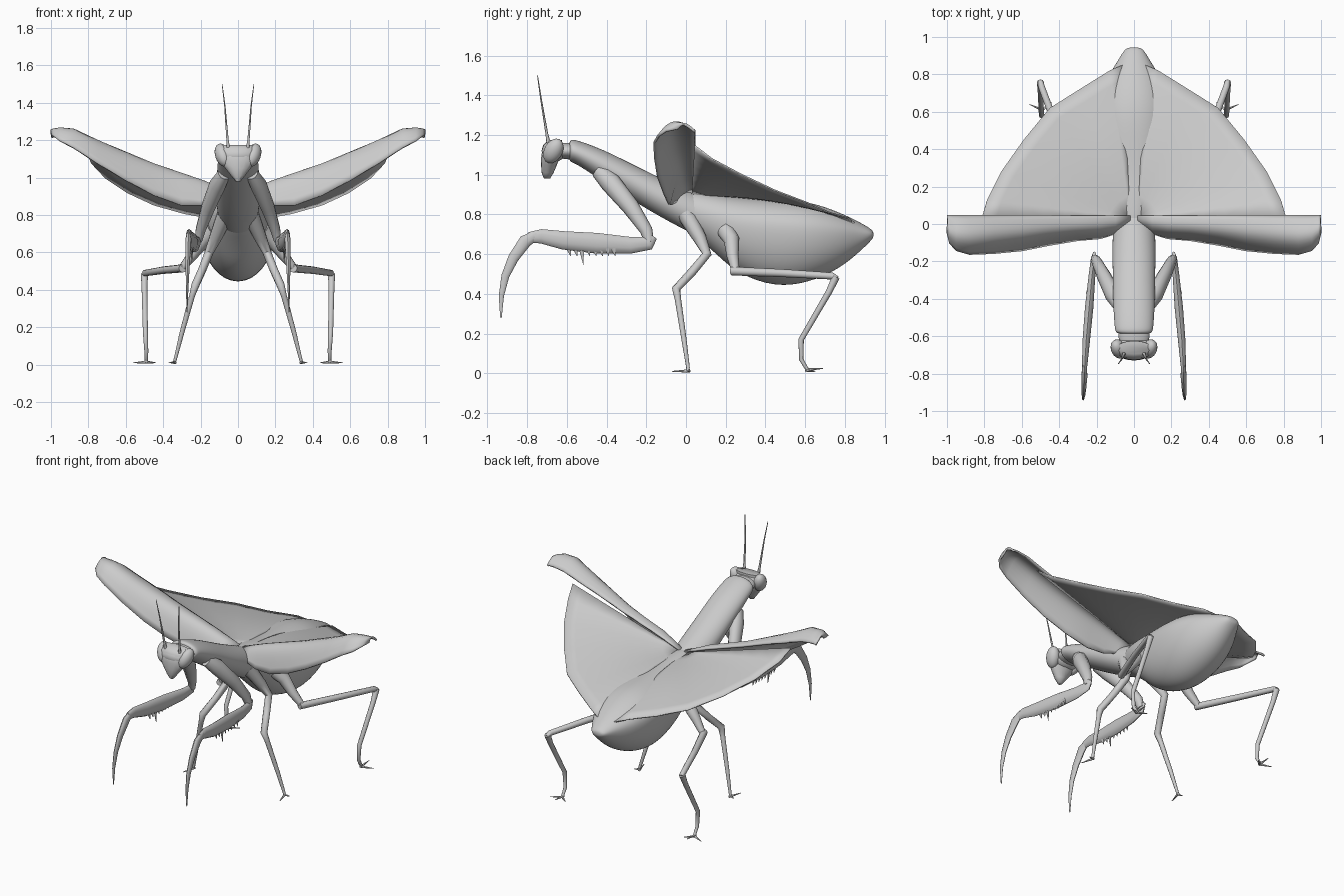
import bpy, bmesh, math
from mathutils import Vector, Matrix

cube = bpy.data.objects.get("Cube")
if cube:
    bpy.data.objects.remove(cube, do_unlink=True)

# One plain grey for the whole insect
grey = bpy.data.materials.new("plain grey")
grey.use_nodes = True
COLOUR = (0.6, 0.6, 0.6, 1)
grey.diffuse_color = COLOUR
grey.node_tree.nodes["Principled BSDF"].inputs["Base Color"].default_value = COLOUR


def finish(name, bm, mirror=False, subdiv=0, thick=0.0, angle=60):
    """Turn a bmesh into a smooth object with the usual modifiers."""
    bmesh.ops.recalc_face_normals(bm, faces=bm.faces)
    mesh = bpy.data.meshes.new(name)
    bm.to_mesh(mesh)
    bm.free()
    mesh.materials.append(grey)
    ob = bpy.data.objects.new(name, mesh)
    bpy.context.collection.objects.link(ob)
    bpy.ops.object.select_all(action='DESELECT')
    ob.select_set(True)
    bpy.context.view_layer.objects.active = ob
    bpy.ops.object.shade_smooth_by_angle(angle=math.radians(angle))
    if thick:
        ob.modifiers.new("thickness", 'SOLIDIFY').thickness = thick
        ob.modifiers["thickness"].offset = 0
    if subdiv:
        ob.modifiers.new("smooth", 'SUBSURF').levels = subdiv
        ob.modifiers["smooth"].render_levels = subdiv
    if mirror:
        ob.modifiers.new("mirror", 'MIRROR')
    return ob


def skin(bm, rings):
    """Bridge consecutive rings of points with quads and cap the ends."""
    rows = [[bm.verts.new(p) for p in r] for r in rings]
    n = len(rows[0])
    for a, b in zip(rows, rows[1:]):
        for i in range(n):
            j = (i + 1) % n
            bm.faces.new((a[i], a[j], b[j], b[i]))
    bm.faces.new(rows[0])
    bm.faces.new(rows[-1])


def tube(bm, stations, sides, flat):
    """Tapered limb through (x, y, z, radius) stations, flattened sideways."""
    pts = [Vector(s[:3]) for s in stations]
    rings = []
    for i, p in enumerate(pts):
        ahead = (pts[min(i + 1, len(pts) - 1)] - p).normalized()
        behind = (p - pts[max(i - 1, 0)]).normalized()
        t = (ahead + behind).normalized()
        u = t.cross(Vector((1, 0, 0))).normalized()
        v = t.cross(u) * flat
        r = stations[i][3]
        rings.append([p + r * (math.cos(a) * u + math.sin(a) * v)
                      for a in (2 * math.pi * k / sides for k in range(sides))])
    skin(bm, rings)


def limb(name, *parts, sides=10, flat=1.0):
    bm = bmesh.new()
    for part in parts:
        tube(bm, part, sides, flat)
    return finish(name, bm, mirror=True)


def sheet(name, rows, thick):
    """Wing membrane from rows of points."""
    bm = bmesh.new()
    grid = [[bm.verts.new(p) for p in r] for r in rows]
    for a, b in zip(grid, grid[1:]):
        for i in range(len(a) - 1):
            bm.faces.new((a[i], a[i + 1], b[i + 1], b[i]))
    return finish(name, bm, mirror=True, thick=thick)


def body(name, stations, sides=16):
    """Upright oval rings: y, widest height, half width, rise, drop."""
    rings = []
    for y, z, w, up, down in stations:
        ring = []
        for k in range(sides):
            a = 2 * math.pi * k / sides
            s = math.sin(a)
            ring.append((w * math.cos(a), y, z + s * (up if s > 0 else down)))
        rings.append(ring)
    bm = bmesh.new()
    skin(bm, rings)
    return finish(name, bm, subdiv=2)


def ellipsoid(name, centre, size, tilt=(0, 0), mirror=False):
    bm = bmesh.new()
    bmesh.ops.create_uvsphere(bm, u_segments=20, v_segments=14, radius=1)
    rot = Matrix.Rotation(tilt[0], 4, 'X') @ Matrix.Rotation(tilt[1], 4, 'Y')
    bm.transform(Matrix.Translation(centre) @ rot @ Matrix.Diagonal((*size, 1)))
    return finish(name, bm, mirror=mirror)


# Slender front body and boat-shaped abdomen
body("neck", [(-.67, 1.12, .06, .035, .035), (-.62, 1.12, .085, .04, .04),
              (-.57, 1.12, .088, .045, .045), (-.52, 1.10, .08, .045, .045)])
body("thorax", [
    (-.59, 1.12, .085, .05, .05), (-.575, 1.12, .102, .057, .06),
    (-.55, 1.115, .106, .062, .062), (-.42, 1.05, .115, .08, .085),
    (-.28, .97, .115, .09, .095), (-.12, .88, .12, .10, .10),
    (.05, .80, .11, .11, .11), (.18, .74, .08, .10, .10)])
body("abdomen", [
    (-.04, .83, .07, .09, .07), (.06, .80, .115, .115, .12),
    (.16, .77, .155, .135, .18), (.26, .75, .18, .14, .255),
    (.45, .73, .205, .15, .305), (.62, .72, .205, .15, .27),
    (.77, .71, .155, .105, .19), (.87, .705, .09, .06, .10),
    (.93, .70, .055, .03, .035), (.945, .70, .03, .012, .015)])

# Triangular head
ellipsoid("head", (0, -.665, 1.12), (.105, .062, .055))
ellipsoid("eye", (.082, -.668, 1.12), (.04, .046, .068), (-.5, .3), True)
bm = bmesh.new()
skin(bm, [[(w * math.cos(a), y + d * math.sin(a), z)
           for a in (math.pi * k / 8 for k in range(16))]
          for z, y, w, d in ((1.175, -.66, .09, .035), (1.15, -.672, .10, .048),
                             (1.09, -.682, .098, .047), (1.05, -.69, .068, .04),
                             (1.01, -.697, .037, .03), (.98, -.70, .014, .015))])
finish("face", bm)
limb("antenna", [(.052, -.69, 1.15, .012), (.056, -.70, 1.20, .007),
                 (.07, -.73, 1.38, .004), (.085, -.748, 1.50, .002)], sides=6)

# Grasping front legs, flattened beyond the first joint
limb("front_coxa", [(.075, -.44, 1.02, .04), (.11, -.38, .96, .052), (.16, -.28, .84, .044),
                    (.20, -.20, .72, .032), (.212, -.185, .66, .024)], flat=.85)
limb("front_femur", [(.212, -.165, .69, .022), (.215, -.19, .655, .036), (.225, -.28, .645, .042),
                     (.24, -.45, .655, .052), (.255, -.62, .67, .046), (.262, -.73, .69, .036),
                     (.265, -.79, .685, .026)], flat=.45)
limb("front_tibia", [(.265, -.75, .70, .022), (.265, -.81, .665, .033), (.268, -.87, .58, .027),
                     (.27, -.91, .49, .02), (.272, -.93, .39, .013), (.272, -.932, .28, .004)],
     flat=.5)
spines = []
for i in range(8):
    y = -.59 + i * .032
    reach = .065 if i == 2 else .02
    spines.append([(.247, y, .63, .014), (.247, y + .01, .61 - reach, .001)])
limb("front_spine", *spines, sides=5, flat=.7)

# Walking legs
limb("middle_leg", [(.07, .0, .80, .045), (.12, .07, .68, .034), (.155, .105, .60, .024),
                    (.19, .03, .51, .022), (.228, -.05, .425, .022), (.245, -.04, .37, .016),
                    (.30, -.01, .17, .013), (.335, .01, .03, .009), (.342, .01, .01, .008)])
limb("middle_claw", [(.335, .02, .012, .009), (.36, -.07, .01, .002)],
     [(.335, .01, .014, .008), (.37, .02, .01, .002)], sides=6)
limb("hind_hip", [(.13, .20, .72, .045), (.18, .23, .67, .04), (.24, .235, .59, .03),
                  (.30, .25, .515, .02)])
limb("hind_femur", [(.295, .23, .515, .022), (.40, .48, .505, .02), (.495, .735, .49, .018),
                    (.50, .76, .475, .015)])
limb("hind_tibia", [(.50, .755, .485, .02), (.50, .72, .41, .016), (.495, .58, .17, .014),
                    (.49, .58, .07, .011), (.49, .61, .02, .009)])
limb("hind_claw", [(.49, .60, .018, .009), (.49, .69, .025, .002)],
     [(.49, .61, .014, .008), (.56, .64, .01, .002)],
     [(.49, .61, .014, .008), (.44, .65, .01, .002)], sides=6)

# Raised front wings: x, leading y, leading z, trailing z; arched across the chord
rows = []
for x, yf, zf, zr in ((.02, .0, .90, .91), (.10, -.05, .865, .94), (.18, -.075, .85, .97),
                      (.30, -.085, .85, 1.01), (.45, -.11, .905, 1.06),
                      (.60, -.14, .985, 1.115), (.75, -.155, 1.075, 1.165),
                      (.88, -.16, 1.16, 1.21), (.95, -.14, 1.195, 1.22),
                      (.985, -.10, 1.22, 1.22), (.998, -.04, 1.23, 1.215)):
    bow = min(.07, x * .3, (1.06 - x) * .5)
    row = []
    for k in range(11):
        t = k / 10
        b = bow * math.sin(math.pi * t)
        row.append((x, yf + (.045 - yf) * t - b * .2, zf + (zr - zf) * t + b))
    rows.append(row)
sheet("front_wing", rows, .012)

# Broad fan-shaped hind wings, nearly flat in front and arched over the abdomen behind
root = Vector((.02, .03, .90))
rim = [(.81, .045, 1.145), (.785, .13, 1.08), (.71, .28, 1.0), (.59, .45, .92),
       (.45, .62, .855), (.29, .72, .81), (.13, .82, .78), (.06, .85, .755)]
rows = []
for i, p in enumerate(rim):
    rise = .035 * i / (len(rim) - 1)
    rows.append([root.lerp(Vector(p), t) + Vector((0, 0, rise * math.sin(math.pi * t)))
                 for t in (.02, .15, .3, .45, .6, .75, .9, 1)])
sheet("hind_wing", rows, .008)
